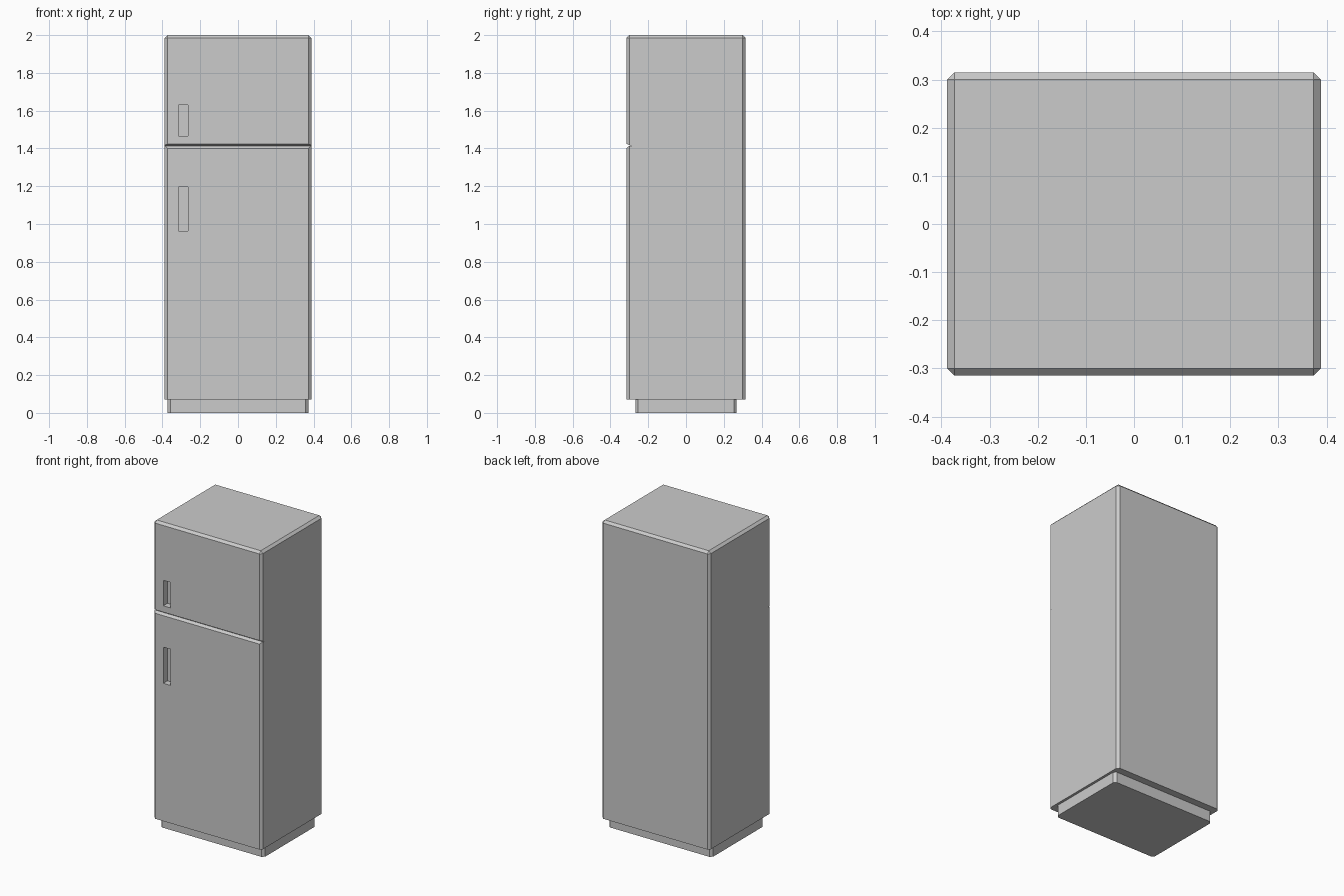
import bpy, bmesh

if "Cube" in bpy.data.objects:
    bpy.data.objects.remove(bpy.data.objects["Cube"])


def box(name, lo, hi, bevel=0.0, bevel_top=False):
    """Box between two corners, with optional chamfered upright and top edges."""
    bm = bmesh.new()
    bmesh.ops.create_cube(bm, size=1)
    for v in bm.verts:
        v.co = [lo[i] if v.co[i] < 0 else hi[i] for i in range(3)]
    if bevel:
        edges = []
        for e in bm.edges:
            a, b = e.verts
            upright = abs(a.co.z - b.co.z) > 1e-4
            top = min(a.co.z, b.co.z) > hi[2] - 1e-4
            if upright or (bevel_top and top):
                edges.append(e)
        bmesh.ops.bevel(bm, geom=edges, offset=bevel, segments=1,
                        profile=0.5, affect='EDGES')
    return finish(name, bm)


def prism_x(name, profile, half):
    """Extrude a (y, z) profile along x."""
    bm = bmesh.new()
    face = bm.faces.new([bm.verts.new((-half, y, z)) for y, z in profile])
    ext = bmesh.ops.extrude_face_region(bm, geom=[face])
    for v in ext["geom"]:
        if isinstance(v, bmesh.types.BMVert):
            v.co.x = half
    bmesh.ops.recalc_face_normals(bm, faces=bm.faces)
    return finish(name, bm)


def finish(name, bm):
    mesh = bpy.data.meshes.new(name)
    bm.to_mesh(mesh)
    bm.free()
    obj = bpy.data.objects.new(name, mesh)
    bpy.context.collection.objects.link(obj)
    return obj


def cut(target, cutter):
    cutter.hide_render = True
    cutter.hide_set(True)
    cutter.display_type = 'WIRE'
    mod = target.modifiers.new(cutter.name, 'BOOLEAN')
    mod.operation = 'DIFFERENCE'
    mod.solver = 'EXACT'
    mod.object = cutter


W, D = 0.388, 0.315

# Cabinet with chamfered uprights and top rim
cabinet = box("cabinet", (-W, -D, 0.07), (W, D, 2.0), 0.015, True)

# Recessed plinth
box("plinth", (-0.372, -0.268, 0.0), (0.372, 0.268, 0.07), 0.015)

# Groove between the freezer door and the main door
cut(cabinet, prism_x("door_gap_cutter", [
    (-0.34, 1.401), (-D, 1.401), (-0.300, 1.414), (-0.288, 1.409),
    (-0.288, 1.412), (-D, 1.424), (-0.34, 1.424)], 0.5))

# Recessed door grips
for name, z0, z1 in (("freezer_grip_cutter", 1.465, 1.63),
                     ("main_grip_cutter", 0.963, 1.197)):
    cut(cabinet, box(name, (-0.315, -0.35, z0), (-0.265, -D + 0.042, z1)))
